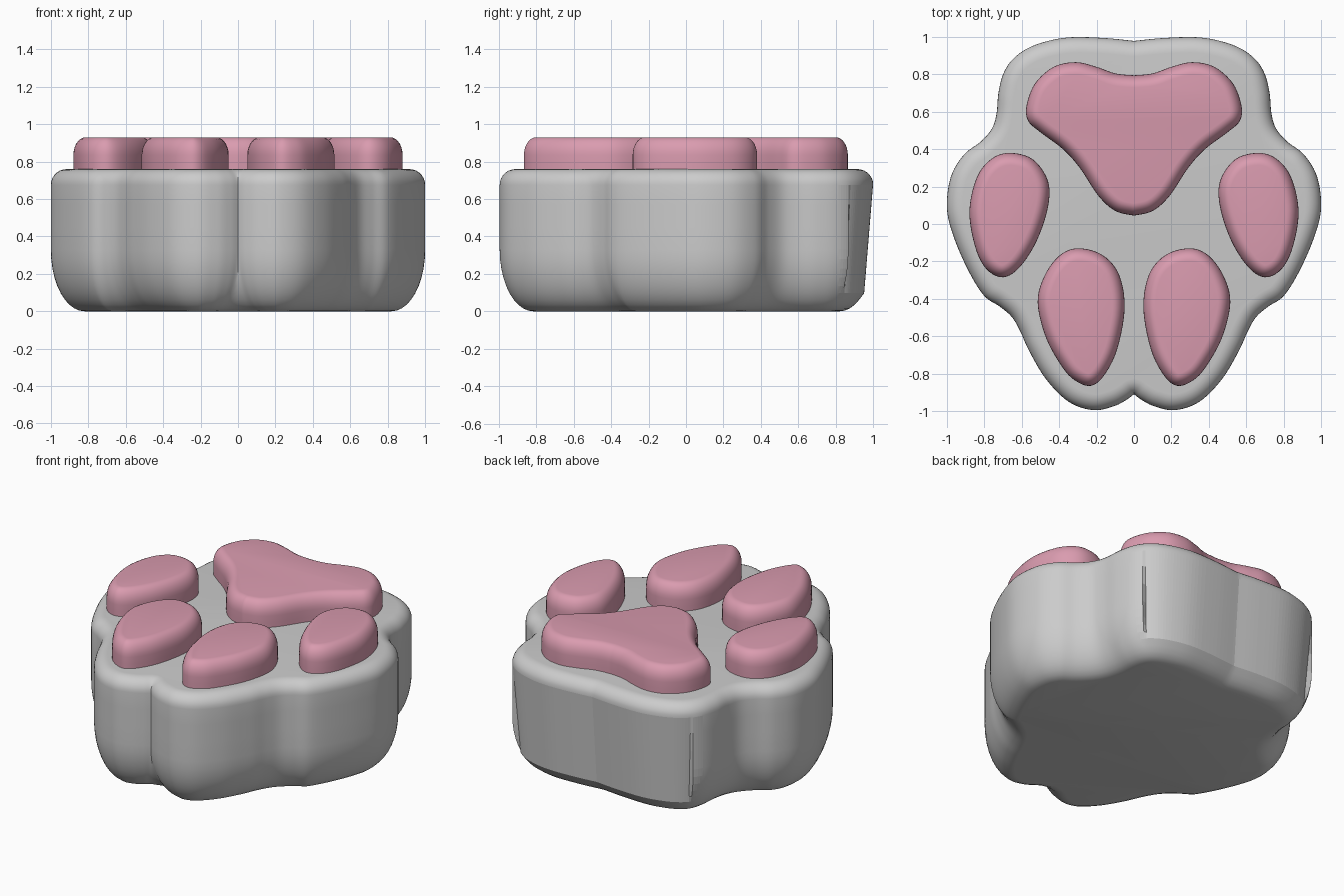
import bpy, bmesh, math
from mathutils import Vector

if "Cube" in bpy.data.objects:
    bpy.data.objects.remove(bpy.data.objects["Cube"])


def material(name, rgb):
    m = bpy.data.materials.new(name)
    m.diffuse_color = (*rgb, 1)
    m.use_nodes = True
    m.node_tree.nodes["Principled BSDF"].inputs["Base Color"].default_value = m.diffuse_color
    return m


GREY = material("soft grey", (0.60, 0.60, 0.60))
PINK = material("pad pink", (0.70, 0.33, 0.43))


def spline(pts, steps, closed):
    """Smooth curve through the points."""
    p = [Vector(q) for q in pts]
    n = len(p)
    out = []
    for i in range(n if closed else n - 1):
        if closed:
            a, b, c, d = p[i - 1], p[i], p[(i + 1) % n], p[(i + 2) % n]
        else:
            a, b, c, d = p[max(i - 1, 0)], p[i], p[i + 1], p[min(i + 2, n - 1)]
        for s in range(steps):
            t = s / steps
            out.append(0.5 * (2 * b + (c - a) * t + (2 * a - 5 * b + 4 * c - d) * t * t
                              + (3 * b - a - 3 * c + d) * t ** 3))
    if not closed:
        out.append(p[-1])
    return out


def mirrored(half):
    """Close a half outline across x = 0."""
    return half + [Vector((-p.x, p.y)) for p in half[-2:0:-1]]


def normals(loop):
    """Outward directions, slightly evened out along the loop."""
    n = len(loop)
    ns = []
    for i in range(n):
        t = (loop[(i + 1) % n] - loop[i - 1]).normalized()
        ns.append(Vector((t.y, -t.x)))
    for _ in range(2):
        ns = [(ns[i - 1] + 2 * ns[i] + ns[(i + 1) % n]).normalized() for i in range(n)]
    return ns


def arc(inset, z_from, z_to, steps, top):
    """Quarter ellipse of (inset, z) rows."""
    rows = []
    for i in range(steps + 1):
        a = math.pi / 2 * i / steps
        if top:
            rows.append((inset * (1 - math.cos(a)), z_from + (z_to - z_from) * math.sin(a)))
        else:
            rows.append((inset * (1 - math.sin(a)), z_to - (z_to - z_from) * math.cos(a)))
    return rows


def loft(name, loop, rows, mat, inset_rule=None, flat_rule=None):
    """Stack inset copies of an outline and cap both ends."""
    area = sum(loop[i - 1].cross(loop[i]) for i in range(len(loop)))
    if area < 0:
        loop = loop[::-1]
    ns = normals(loop)
    bm = bmesh.new()
    rings = []
    for inset, z in rows:
        ring = []
        for p, n in zip(loop, ns):
            d = inset_rule(p, inset, z) if inset_rule else inset
            q = p - n * d
            ring.append(bm.verts.new((q.x, q.y, z)))
        rings.append(ring)
    for lo, hi in zip(rings, rings[1:]):
        for i in range(len(loop)):
            bm.faces.new((lo[i - 1], lo[i], hi[i], hi[i - 1]))
    bm.faces.new(rings[0][::-1])
    bm.faces.new(rings[-1])
    me = bpy.data.meshes.new(name)
    bm.to_mesh(me)
    bm.free()
    me.materials.append(mat)
    ob = bpy.data.objects.new(name, me)
    bpy.context.collection.objects.link(ob)
    bpy.ops.object.select_all(action='DESELECT')
    ob.select_set(True)
    bpy.context.view_layer.objects.active = ob
    bpy.ops.object.shade_smooth_by_angle(angle=math.radians(40))
    if flat_rule:
        for f in me.polygons:
            if flat_rule(f.center):
                f.use_smooth = False
    return ob


# Paw body: lobed outline, soft rims, leaning faceted heel wall
side = [(0, -0.91), (0.04, -0.94), (0.11, -0.975), (0.22, -0.995), (0.35, -0.95),
        (0.47, -0.83), (0.56, -0.68), (0.61, -0.57), (0.655, -0.495), (0.72, -0.44),
        (0.80, -0.385), (0.88, -0.26), (0.96, -0.08), (1.0, 0.08), (0.98, 0.25),
        (0.91, 0.37), (0.82, 0.44), (0.76, 0.51), (0.735, 0.59)]
heel = [(0.725, 0.70), (0.70, 0.80), (0.65, 0.88), (0.57, 0.94), (0.46, 0.98),
        (0.33, 1.0), (0.15, 0.995), (0, 0.98)]
body_loop = mirrored(spline(side + heel, 6, False))
HEEL_Y, WALL_LOW, WALL_HIGH = 0.87, 0.08, 0.69


def heel_inset(p, inset, z):
    if p.y > HEEL_Y and WALL_LOW <= z <= WALL_HIGH:
        return 0.05 * (WALL_HIGH - z) / (WALL_HIGH - WALL_LOW)
    return inset


body_rows = (arc(0.18, 0, 0.33, 10, False) + [(0, 0.45), (0, 0.57)]
             + arc(0.085, 0.675, 0.76, 7, True))
loft("paw_body", body_loop, body_rows, GREY, heel_inset,
     lambda c: c.y > 0.82 and WALL_LOW < c.z < WALL_HIGH - 0.02)

# Raised pads
pad_rows = [(0, 0.74), (0, 0.79)] + arc(0.065, 0.835, 0.93, 7, True)
main = [(0, 0.045), (0.10, 0.07), (0.19, 0.15), (0.29, 0.30), (0.38, 0.40),
        (0.50, 0.49), (0.565, 0.55), (0.575, 0.63), (0.53, 0.75), (0.43, 0.84),
        (0.31, 0.865), (0.20, 0.84), (0.10, 0.805), (0, 0.795)]
loft("main_pad", mirrored(spline(main, 6, False)), pad_rows, PINK)

inner = [(0.30, -0.13), (0.40, -0.17), (0.48, -0.28), (0.515, -0.42), (0.47, -0.61),
         (0.38, -0.77), (0.31, -0.84), (0.23, -0.865), (0.16, -0.81), (0.09, -0.67),
         (0.05, -0.45), (0.08, -0.27), (0.17, -0.165)]
outer = [(0.66, 0.38), (0.76, 0.35), (0.84, 0.25), (0.88, 0.07), (0.85, -0.12),
         (0.79, -0.24), (0.70, -0.285), (0.61, -0.23), (0.52, -0.09), (0.46, 0.09),
         (0.46, 0.23), (0.54, 0.345)]
for label, pts in (("inner_toe_pad", inner), ("outer_toe_pad", outer)):
    for hand, sx in (("right", 1), ("left", -1)):
        loop = [Vector((sx * p.x, p.y)) for p in spline(pts, 5, True)]
        loft(f"{label}_{hand}", loop, pad_rows, PINK)
